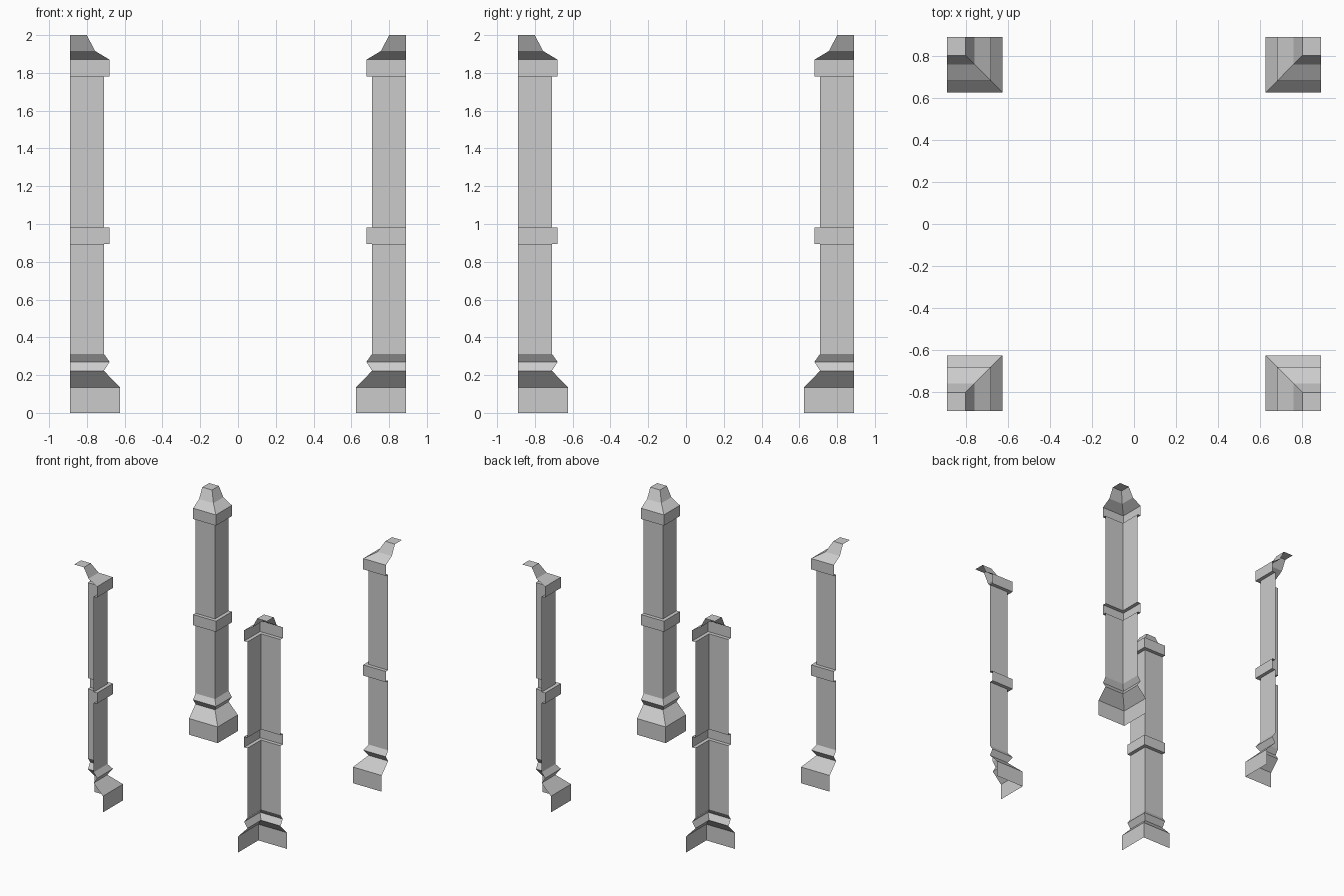
import bpy, bmesh
from mathutils import Matrix
from math import pi

if "Cube" in bpy.data.objects:
    bpy.data.objects.remove(bpy.data.objects["Cube"])

OUT = 0.89  # open outer side of each corner post

# Moulding profile: distance of inner face from centre, height
PROFILE = [(0.625, 0), (0.625, 0.135), (0.71, 0.223), (0.68, 0.27), (0.71, 0.313),
           (0.71, 0.893), (0.68, 0.893), (0.68, 0.982), (0.71, 0.982),
           (0.71, 1.78), (0.68, 1.78), (0.68, 1.87), (0.758, 1.917), (0.80, 2.0)]


def corner_post(name, angle):
    bm = bmesh.new()
    # L-shaped strip at every profile level
    rows = [[bm.verts.new(p) for p in ((OUT, a, z), (a, a, z), (a, OUT, z))]
            for a, z in PROFILE]
    for lo, hi in zip(rows, rows[1:]):
        for i in range(2):
            bm.faces.new((lo[i], hi[i], hi[i + 1], lo[i + 1]))
    # Flat cap on top
    tip = bm.verts.new((OUT, OUT, PROFILE[-1][1]))
    a, b, c = rows[-1]
    bm.faces.new((a, tip, c, b))
    bm.transform(Matrix.Rotation(angle, 4, 'Z'))
    bm.normal_update()
    mesh = bpy.data.meshes.new(name)
    bm.to_mesh(mesh)
    bm.free()
    bpy.context.collection.objects.link(bpy.data.objects.new(name, mesh))


# Four posts, one per corner
for k, label in enumerate(("back_right", "back_left", "front_left", "front_right")):
    corner_post("corner_post_" + label, k * pi / 2)
